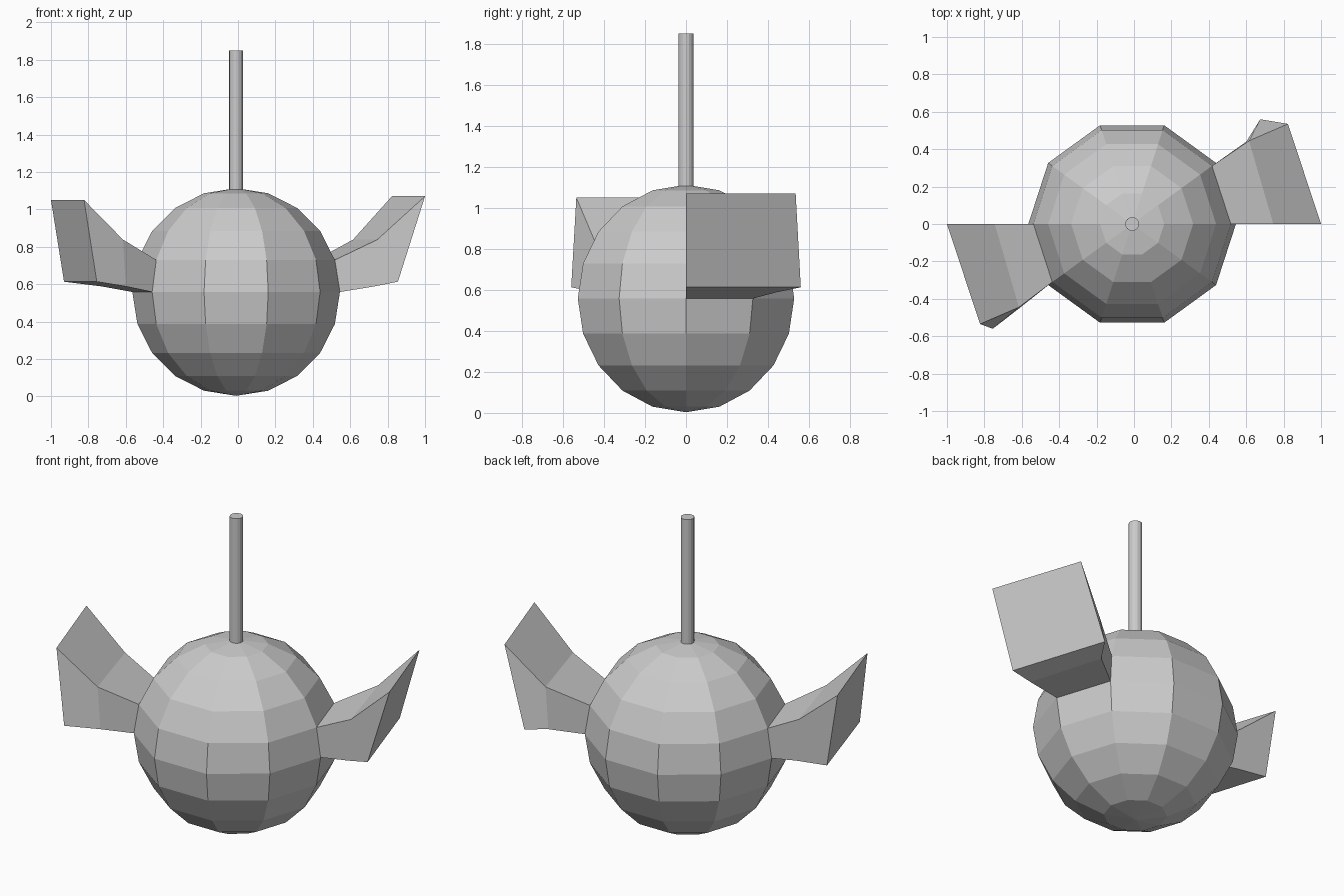
import bpy, bmesh, math
from mathutils import Matrix

if "Cube" in bpy.data.objects:
    bpy.data.objects.remove(bpy.data.objects["Cube"])

CX, R = -0.01, 0.555

# faceted ball
bm = bmesh.new()
bmesh.ops.create_uvsphere(bm, u_segments=10, v_segments=10, radius=R,
                          matrix=Matrix.Translation((CX, 0, R + 0.003)) @ Matrix.Rotation(math.pi / 2, 4, 'Z'))


def side_face(angle):
    """Face of the band just above the equator at the given angle."""
    a = math.radians(angle)
    target = (CX + 0.52 * math.cos(a), 0.52 * math.sin(a), 0.645)
    return min(bm.faces, key=lambda f: (f.calc_center_median() - Matrix.Translation(target).translation).length)


def extrude_to(face, corners):
    """Extrude a face; corners: low inner, low outer, high inner, high outer."""
    face = bmesh.ops.extrude_discrete_faces(bm, faces=[face])['faces'][0]
    by_height = sorted(face.verts, key=lambda v: v.co.z)
    ordered = [v for pair in (by_height[:2], by_height[2:])
               for v in sorted(pair, key=lambda v: abs(v.co.y))]
    for v, co in zip(ordered, corners):
        v.co = co
    return face


# wings pulled out of the ball in two steps, on opposite sides
wings = (
    (18, 1, (0.855, 0.675), 1.07),
    (198, -1, (0.93, 0.755), 1.05),
)
for angle, s, (low_in, low_out), top in wings:
    f = extrude_to(side_face(angle), [
        (s * 0.73, 0, 0.588), (s * 0.60, s * 0.44, 0.588),
        (s * 0.745, 0, 0.838), (s * 0.615, s * 0.445, 0.838)])
    extrude_to(f, [
        (s * low_in, 0, 0.613), (s * low_out, s * 0.56, 0.613),
        (s * 1.0, 0, top), (s * 0.823, s * 0.535, top)])

bmesh.ops.recalc_face_normals(bm, faces=bm.faces)
mesh = bpy.data.meshes.new("winged_ball")
bm.to_mesh(mesh)
bm.free()
bpy.context.collection.objects.link(bpy.data.objects.new("winged_ball", mesh))

# thin upright pole
z0, z1 = 1.08, 1.85
bpy.ops.mesh.primitive_cylinder_add(vertices=16, radius=0.037, depth=z1 - z0,
                                    location=(CX, 0, (z0 + z1) / 2))
bpy.context.object.name = "pole"
